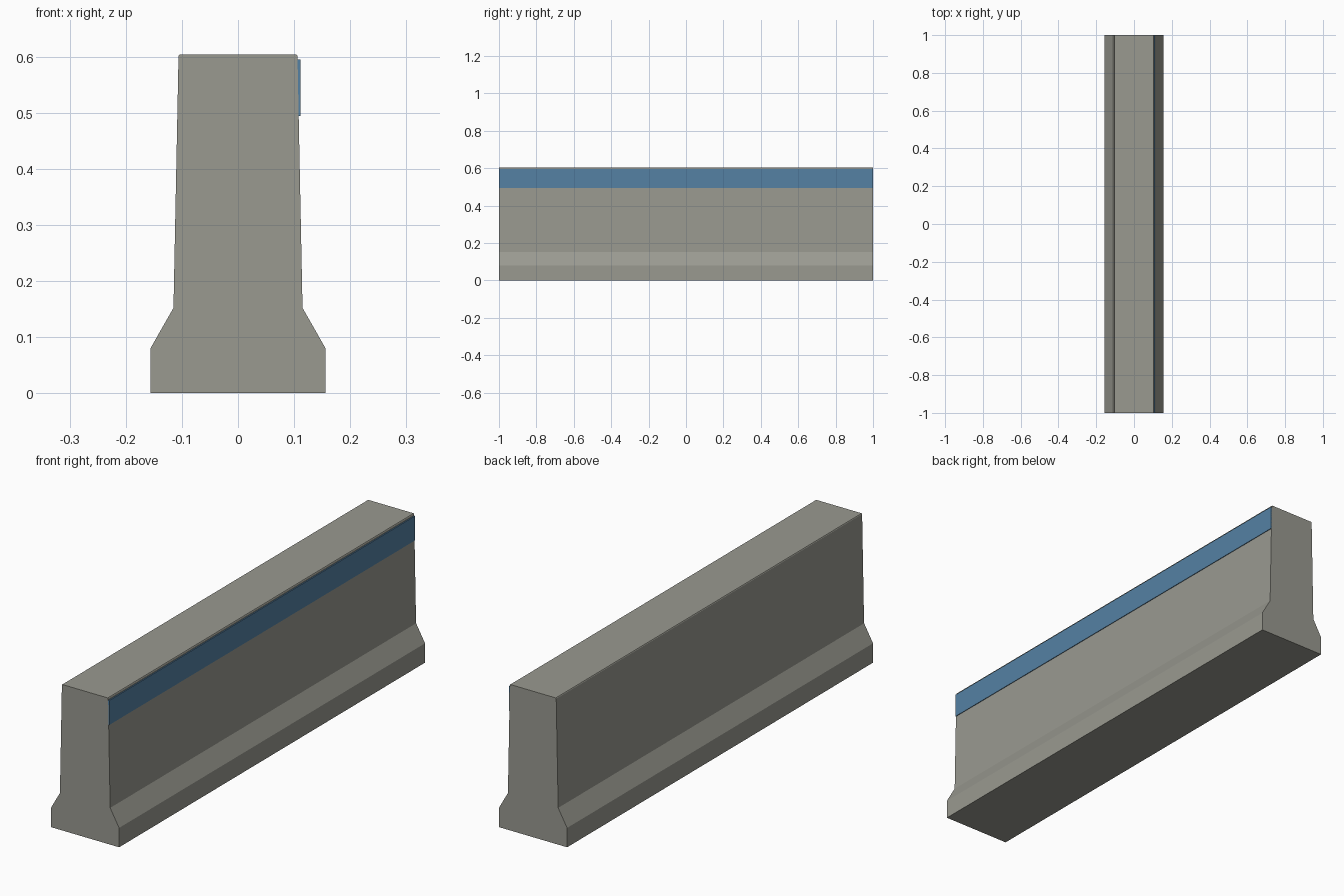
import bpy
import bmesh

cube = bpy.data.objects.get("Cube")
if cube:
    bpy.data.objects.remove(cube, do_unlink=True)


def material(name, rgb):
    mat = bpy.data.materials.new(name)
    mat.use_nodes = True
    color = (*rgb, 1.0)
    mat.diffuse_color = color
    mat.node_tree.nodes["Principled BSDF"].inputs["Base Color"].default_value = color
    return mat


def extrude_profile(name, profile, length, mat):
    """Sweep an x-z outline along y, centred on the origin."""
    bm = bmesh.new()
    face = bm.faces.new([bm.verts.new((x, -length / 2, z)) for x, z in profile])
    swept = bmesh.ops.extrude_face_region(bm, geom=[face])["geom"]
    moved = [v for v in swept if isinstance(v, bmesh.types.BMVert)]
    bmesh.ops.translate(bm, vec=(0, length, 0), verts=moved)
    bmesh.ops.recalc_face_normals(bm, faces=bm.faces)
    mesh = bpy.data.meshes.new(name)
    bm.to_mesh(mesh)
    bm.free()
    mesh.materials.append(mat)
    obj = bpy.data.objects.new(name, mesh)
    bpy.context.collection.objects.link(obj)
    return obj


concrete = material("concrete grey", (0.32, 0.32, 0.28))
blue = material("stripe blue", (0.09, 0.22, 0.37))
LENGTH = 2.0

# Barrier body: wide foot, sloped shoulder, tapered wall, slim top chamfer
half = [(0.156, 0), (0.156, 0.08), (0.115, 0.152), (0.106, 0.601), (0.104, 0.604)]
outline = half + [(-x, z) for x, z in reversed(half)]
extrude_profile("barrier_body", outline, LENGTH, concrete)

# Painted band along the upper left side, seated slightly into the wall
band = [(0.105, 0.494), (0.111, 0.494), (0.111, 0.595), (0.105, 0.595)]
extrude_profile("side_stripe", band, LENGTH, blue)
